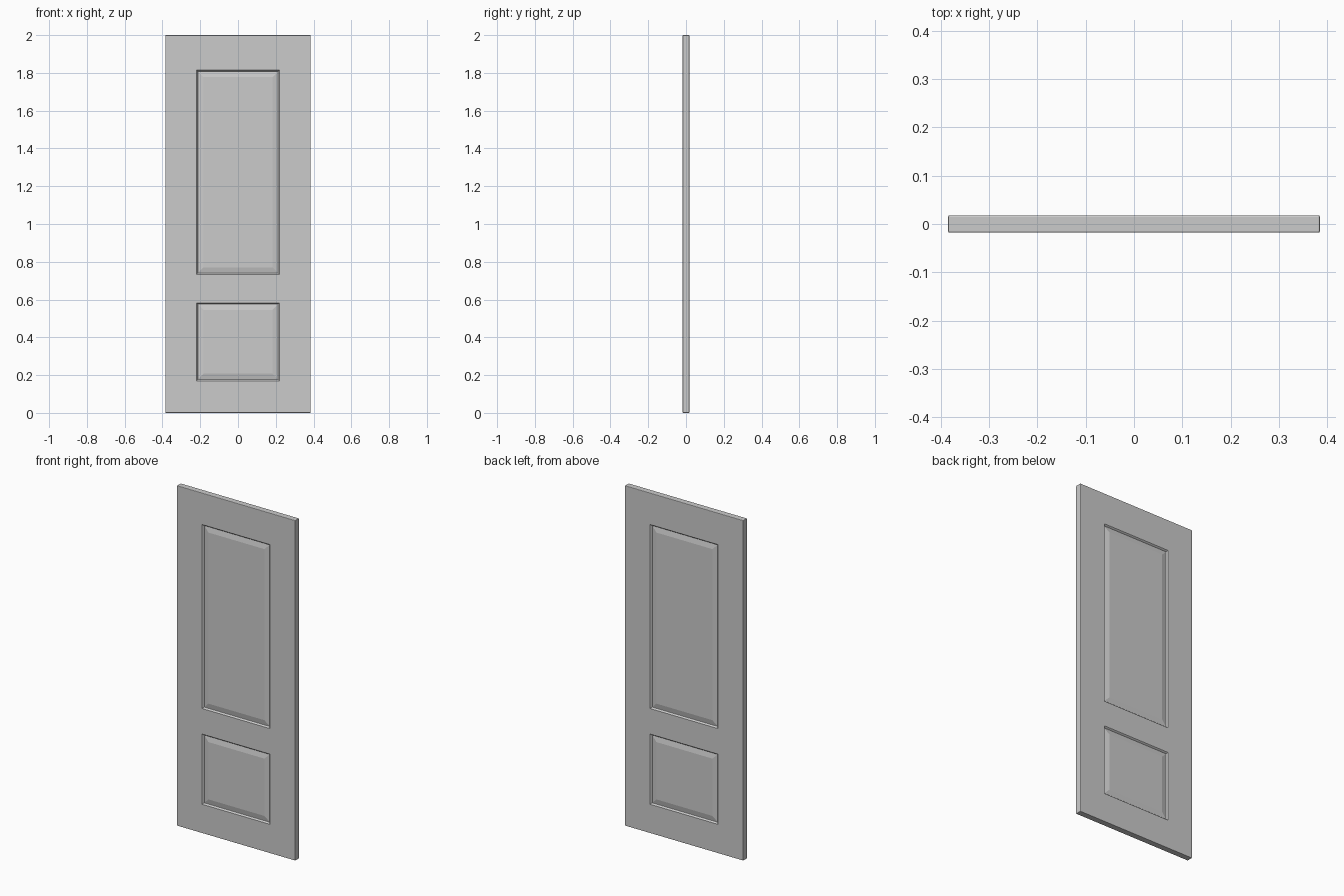
import bpy, bmesh
from mathutils import Vector

if "Cube" in bpy.data.objects:
    bpy.data.objects.remove(bpy.data.objects["Cube"])

W, T, H = 0.385, 0.018, 2.0          # half width, half thickness, height
PANEL_X = 0.22
PANELS = [(0.17, 0.583), (0.733, 1.815)]
# moulding profile: (inset, movement along the face normal)
PROFILE = [(0.003, -0.003), (0.004, -0.006), (0.003, 0.0), (0.028, 0.006)]

# slab
bm = bmesh.new()
bmesh.ops.create_cube(bm, size=1)
for v in bm.verts:
    v.co = Vector((v.co.x * 2 * W, v.co.y * 2 * T, (v.co.z + 0.5) * H))

# eased outer edges
bmesh.ops.bevel(bm, geom=bm.edges[:], offset=0.003, segments=2,
                profile=0.5, affect='EDGES')


def cut(co, no):
    geom = bm.verts[:] + bm.edges[:] + bm.faces[:]
    bmesh.ops.bisect_plane(bm, geom=geom, plane_co=co, plane_no=no)


# stile and rail lines
for x in (-PANEL_X, PANEL_X):
    cut((x, 0, 0), (1, 0, 0))
for z0, z1 in PANELS:
    cut((0, 0, z0), (0, 0, 1))
    cut((0, 0, z1), (0, 0, 1))


def is_panel(f):
    c = f.calc_center_median()
    return (abs(f.normal.y) > 0.99 and abs(c.x) < PANEL_X
            and any(a < c.z < b for a, b in PANELS))


# raised and fielded panels on both sides
bm.normal_update()
for f in [f for f in bm.faces if is_panel(f)]:
    n = Vector((0, 1 if f.normal.y > 0 else -1, 0))
    for inset, move in PROFILE:
        bmesh.ops.inset_individual(bm, faces=[f], thickness=inset,
                                   use_even_offset=True)
        for v in f.verts:
            v.co += n * move

bmesh.ops.recalc_face_normals(bm, faces=bm.faces[:])
mesh = bpy.data.meshes.new("door_leaf")
bm.to_mesh(mesh)
bm.free()
door = bpy.data.objects.new("door_leaf", mesh)
bpy.context.collection.objects.link(door)
